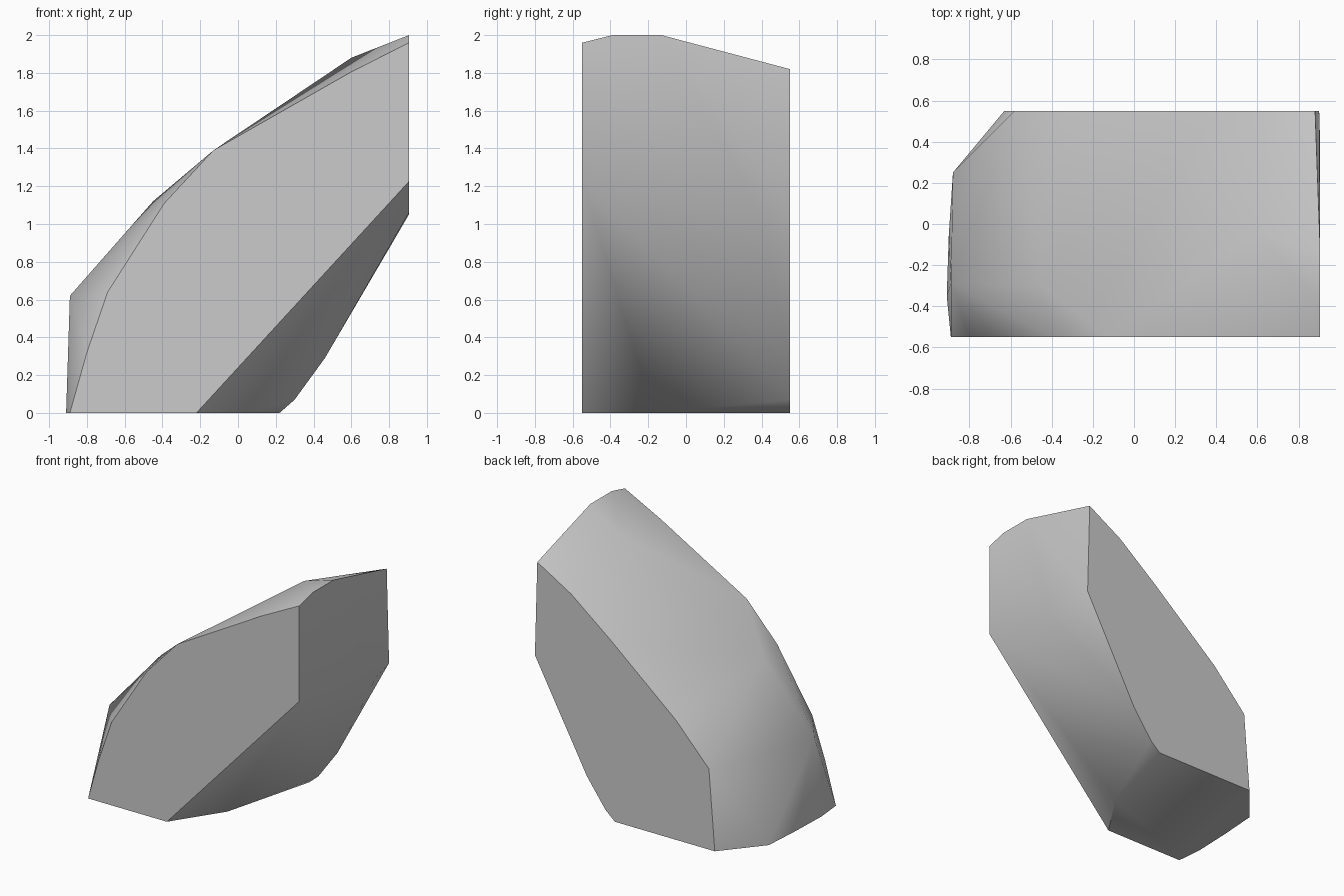
import bpy, bmesh, math

cube = bpy.data.objects.get("Cube")
if cube:
    bpy.data.objects.remove(cube, do_unlink=True)

# Stone colour
stone = bpy.data.materials.new("stone_grey")
stone.use_nodes = True
grey = (0.6, 0.6, 0.6, 1.0)
stone.diffuse_color = grey
bsdf = stone.node_tree.nodes["Principled BSDF"]
bsdf.inputs["Base Color"].default_value = grey
bsdf.inputs["Roughness"].default_value = 0.8

HALF_X, HALF_Y = 0.905, 0.55

# Flat cut sides: (x, z) outlines
front = [(-0.89, 0), (-0.80, 0.32), (-0.69, 0.64), (-0.39, 1.11), (-0.13, 1.39),
         (0.59, 1.80), (0.905, 1.96), (0.905, 1.225), (-0.22, 0)]
back = [(-0.63, 0), (-0.58, 0.62), (-0.30, 0.92), (0.0, 1.165), (0.26, 1.39), (0.59, 1.65),
        (0.88, 1.82), (0.90, 1.10), (0.67, 0.74), (0.46, 0.29), (0.30, 0.07), (0.22, 0)]
# Cut end: (y, z) outline between the two sides
end = [(-0.39, 2.0), (-0.13, 2.0), (0.38, 1.05), (0.13, 1.06)]
# Base: (x, y) outline between the two sides
base = [(-0.88, 0.25), (-0.90, -0.05), (-0.91, -0.35), (0.03, -0.17), (0.09, 0.08)]
# Crown corners of the rounded upper surface
crown = [(-0.89, -0.29, 0.62), (-0.45, -0.30, 1.12), (0.60, -0.05, 1.88)]

points = [(x, -HALF_Y, z) for x, z in front]
points += [(x, HALF_Y, z) for x, z in back]
points += [(HALF_X, y, z) for y, z in end]
points += [(x, y, 0) for x, y in base]
points += crown

# Rock: hull around the outlines, with the flat cuts merged to single faces
bm = bmesh.new()
for p in points:
    bm.verts.new(p)
hull = bmesh.ops.convex_hull(bm, input=bm.verts)
loose = {g for g in hull["geom_interior"] + hull["geom_unused"]
         if isinstance(g, bmesh.types.BMVert)}
bmesh.ops.delete(bm, geom=list(loose), context='VERTS')
bmesh.ops.dissolve_limit(bm, angle_limit=math.radians(0.8), verts=bm.verts, edges=bm.edges)
bmesh.ops.recalc_face_normals(bm, faces=bm.faces)

mesh = bpy.data.meshes.new("rock")
bm.to_mesh(mesh)
bm.free()
mesh.materials.append(stone)
rock = bpy.data.objects.new("rock", mesh)
bpy.context.collection.objects.link(rock)

# Smooth the worn surface, keep the cut edges crisp
bpy.ops.object.select_all(action='DESELECT')
rock.select_set(True)
bpy.context.view_layer.objects.active = rock
bpy.ops.object.shade_smooth_by_angle(angle=math.radians(45))
